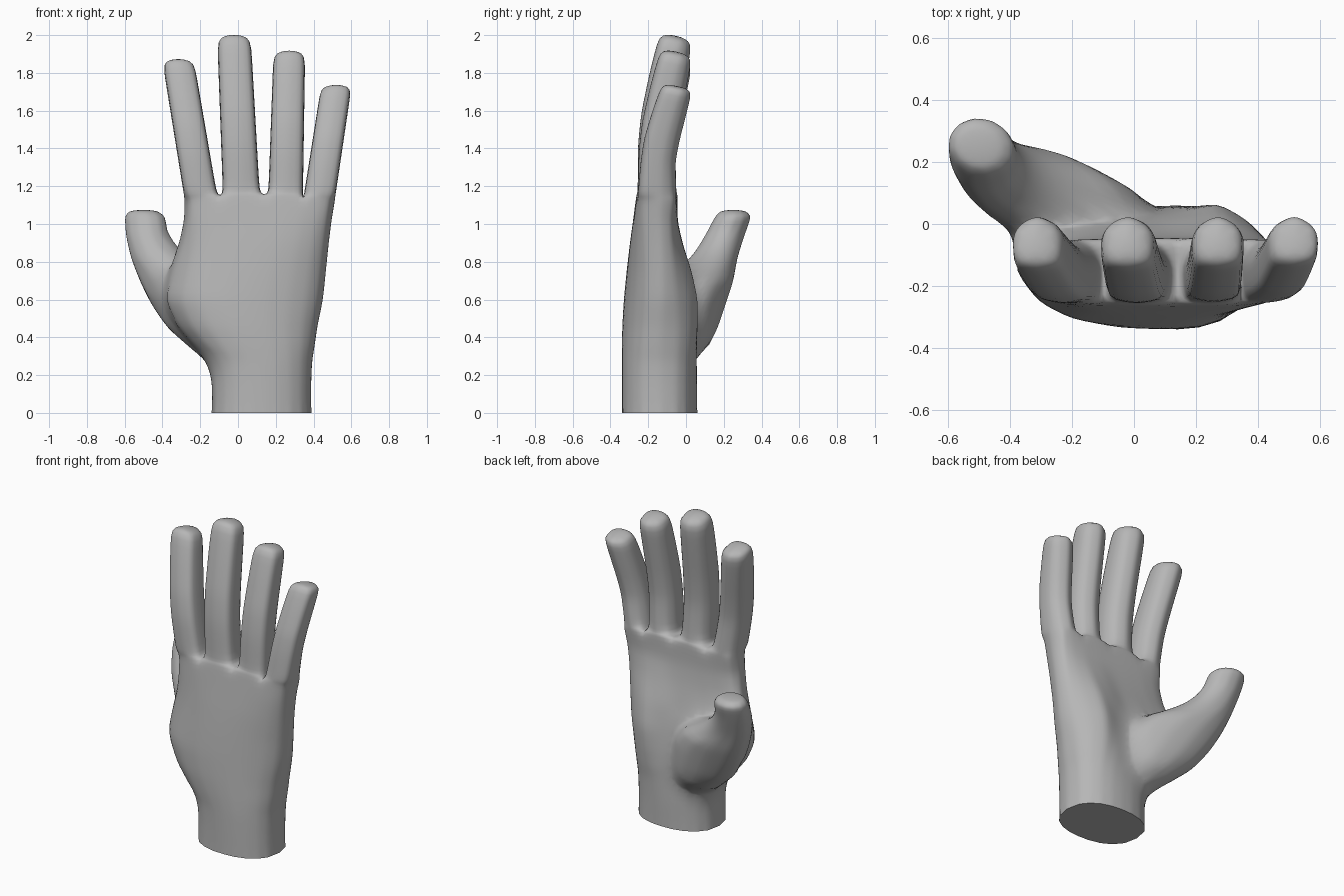
import bpy, bmesh, math

if "Cube" in bpy.data.objects:
    bpy.data.objects.remove(bpy.data.objects["Cube"])

skin = bpy.data.materials.new("plain grey")
skin.diffuse_color = (0.47, 0.47, 0.47, 1)
skin.use_nodes = True
skin.node_tree.nodes["Principled BSDF"].inputs["Base Color"].default_value = skin.diffuse_color


def bridge(bm, a, b):
    n = len(a)
    for i in range(n):
        bm.faces.new((a[i], a[(i + 1) % n], b[(i + 1) % n], b[i]))


def fan(bm, ring, tip):
    v = bm.verts.new(tip)
    for i in range(len(ring)):
        bm.faces.new((ring[i], ring[(i + 1) % len(ring)], v))


def soften(bm, verts, steps):
    for step in range(steps):
        bmesh.ops.smooth_vert(bm, verts=verts, factor=0.5,
                              use_axis_x=True, use_axis_y=True, use_axis_z=True)


def apply_modifier(ob, mod):
    bpy.context.view_layer.objects.active = ob
    bpy.ops.object.modifier_apply(modifier=mod.name)


def finish(bm, name):
    bmesh.ops.recalc_face_normals(bm, faces=bm.faces[:])
    me = bpy.data.meshes.new(name)
    bm.to_mesh(me)
    bm.free()
    me.materials.append(skin)
    ob = bpy.data.objects.new(name, me)
    bpy.context.collection.objects.link(ob)
    # finer faces, lightly rounded
    mod = ob.modifiers.new("split", "SUBSURF")
    mod.subdivision_type = "SIMPLE"
    mod.levels = 2
    apply_modifier(ob, mod)
    fine = bmesh.new()
    fine.from_mesh(me)
    soften(fine, [v for v in fine.verts if v.co.z > 0.001], 4)
    fine.to_mesh(me)
    fine.free()
    return ob


# Palm: stacked rings of 20 points (9 back, side, 9 palm, side)
bounds = [-0.285, -0.095, 0.14, 0.345, 0.515]
cols = []
for i in range(4):
    cols += [bounds[i], (bounds[i] + bounds[i + 1]) / 2]
cols.append(bounds[4])
us = [2 * (x - bounds[0]) / (bounds[4] - bounds[0]) - 1 for x in cols]
us[0], us[8] = -0.93, 0.93

# z, left, right, side y, thumb side y, back y, palm y, heel bulge, squareness
levels = [
    (0.00, -0.14, 0.39, -0.14, -0.14, -0.34, 0.06, 0, 2.3),
    (0.15, -0.14, 0.39, -0.14, -0.14, -0.34, 0.06, 0, 2.3),
    (0.27, -0.165, 0.395, -0.14, -0.11, -0.34, 0.055, 0.01, 2.3),
    (0.36, -0.25, 0.41, -0.14, -0.07, -0.34, 0.05, 0.03, 2.3),
    (0.46, -0.345, 0.425, -0.135, -0.025, -0.338, 0.04, 0.05, 2.3),
    (0.60, -0.42, 0.455, -0.13, 0.005, -0.33, 0.02, 0.07, 2.3),
    (0.75, -0.375, 0.47, -0.13, -0.04, -0.315, 0.0, 0.05, 2.4),
    (0.90, -0.315, 0.485, -0.135, -0.11, -0.297, -0.03, 0.02, 2.8),
    (1.02, -0.29, 0.50, -0.14, -0.14, -0.28, -0.045, 0.0, 3.5),
    (1.15, -0.287, 0.517, -0.135, -0.135, -0.262, -0.045, 0, 5),
]
bm = bmesh.new()
prev = None
for k, (z, xl, xr, ys, yt, yd, yp, bulge, sq) in enumerate(levels):
    cx, w = (xl + xr) / 2, (xr - xl) / 2
    top = k == len(levels) - 1

    def point(u, y):
        x = cx + w * u
        side = ys + (yt - ys) * u * u if u < 0 else ys
        yy = side + (y - side) * (1 - abs(u) ** sq) ** (1 / sq)
        if y == yp:
            yy += bulge * math.exp(-((x - 0.28) / 0.12) ** 2)
        zz = z + (0.01 - 0.04 * u * u if top else 0)
        return bm.verts.new((x, yy, zz))

    ring = [point(u, yd) for u in us] + [point(1, ys)]
    ring += [point(u, yp) for u in reversed(us)] + [point(-1, ys)]
    if prev:
        bridge(bm, prev, ring)
    else:
        bm.faces.new(ring)
    prev = ring

# Webs between the fingers
webs = [prev[19]]
for i in (1, 2, 3):
    webs.append(bm.verts.new((bounds[i], -0.15, 1.15 if i < 3 else 1.12)))
webs.append(prev[9])

# Fingers: lower centre x, tip centre x, tip z, lower half width, tip half width, y shift
fingers = [
    (-0.198, -0.319, 1.875, 0.09, 0.086, 0.0),
    (0.018, -0.022, 2.006, 0.10, 0.091, 0.0),
    (0.252, 0.272, 1.921, 0.094, 0.086, 0.005),
    (0.432, 0.522, 1.736, 0.086, 0.083, 0.015),
]
# share of length, back y, palm y
profile = [(0.025, -0.258, -0.047), (0.3, -0.258, -0.052), (0.5, -0.24, -0.03),
           (0.74, -0.195, 0.005), (0.96, -0.146, 0.036)]
for i, (xb, xt, zt, wb, wt, shift) in enumerate(fingers):
    d = 2 * i
    base = [prev[d], prev[d + 1], prev[d + 2], webs[i + 1],
            prev[16 - d], prev[17 - d], prev[18 - d], webs[i]]
    for t, yd, yp in profile:
        yd += shift * min(1, t * 4)
        x = xb + (xt - xb) * t
        w = wb + (wt - wb) * t
        z = 1.15 + (zt - 1.15) * t
        ym = yd + (yp - yd) * 0.6
        tilt = 0.25 * t * t
        pts = [(-0.92, yd + 0.016), (0, yd), (0.92, yd + 0.016), (1, ym),
               (0.68, yp - 0.028), (0, yp), (-0.68, yp - 0.028), (-1, ym)]
        ring = [bm.verts.new((x + u * w, y, z - tilt * (y - (yd + yp) / 2)
                              + (0.008 * t if u == 0 else 0))) for u, y in pts]
        bridge(bm, base, ring)
        base = ring
    fan(bm, base, (xt, -0.05 + shift / 2, zt))
hand = finish(bm, "hand")

# Thumb with its fleshy base: tilted oval slices: z, x, y, long radius, short radius
slices = [
    (0.24, 0.0, -0.11, 0.14, 0.11), (0.33, -0.05, -0.03, 0.20, 0.13),
    (0.45, -0.125, 0.0, 0.27, 0.153), (0.58, -0.185, 0.032, 0.30, 0.16),
    (0.70, -0.275, 0.082, 0.265, 0.155), (0.82, -0.425, 0.15, 0.15, 0.12),
    (0.94, -0.482, 0.206, 0.116, 0.105), (1.04, -0.493, 0.25, 0.112, 0.096),
]
bm = bmesh.new()
prev = None
ca, sa = math.cos(math.radians(-21)), math.sin(math.radians(-21))
for z, cx, cy, a, b in slices:
    ring = []
    for j in range(12):
        p, q = a * math.cos(j * math.pi / 6), b * math.sin(j * math.pi / 6)
        ring.append(bm.verts.new((cx + p * ca - q * sa, cy + p * sa + q * ca, z)))
    if prev:
        bridge(bm, prev, ring)
    else:
        bm.faces.new(ring)
    prev = ring
cap = [bm.verts.new((-0.5 + (v.co.x + 0.493) * 0.7, 0.25 + (v.co.y - 0.25) * 0.7, 1.068)) for v in prev]
bridge(bm, prev, cap)
fan(bm, cap, (-0.5, 0.25, 1.077))
thumb = finish(bm, "thumb")

# Merge the thumb into the hand
mod = hand.modifiers.new("join thumb", "BOOLEAN")
mod.operation = "UNION"
mod.solver = "EXACT"
mod.object = thumb
apply_modifier(hand, mod)
bpy.data.objects.remove(thumb)

# Blend the crease where thumb and palm meet
bm = bmesh.new()
bm.from_mesh(hand.data)
bmesh.ops.remove_doubles(bm, verts=bm.verts[:], dist=0.006)
bmesh.ops.triangulate(bm, faces=[f for f in bm.faces if len(f.verts) > 4 and f.normal.z > -0.99])
zone = set()
for e in bm.edges:
    c = (e.verts[0].co + e.verts[1].co) / 2
    if 0.2 < c.z < 0.9 and c.x < 0.2 and len(e.link_faces) == 2 and e.calc_face_angle_signed(0) < -0.15:
        zone.update(e.verts)
for step in range(3):
    zone.update([e.other_vert(v) for v in list(zone) for e in v.link_edges])
soften(bm, [v for v in zone if v.co.z > 0.1], 14)
bm.to_mesh(hand.data)
bm.free()
bpy.context.view_layer.objects.active = hand
hand.select_set(True)
bpy.ops.object.shade_smooth_by_angle(angle=math.radians(75))
